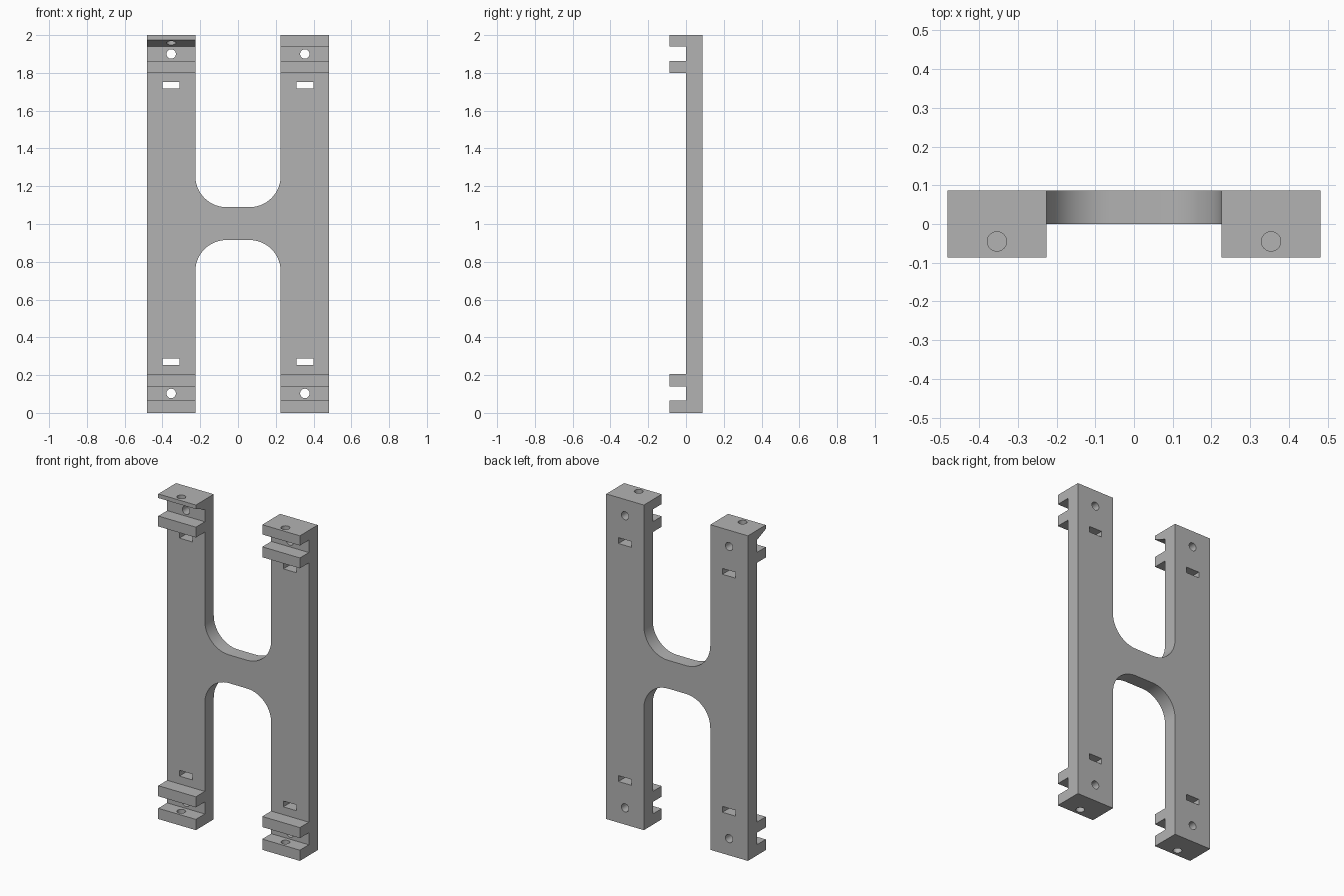
import bpy, bmesh, math
from mathutils import Matrix

cube = bpy.data.objects.get("Cube")
if cube:
    bpy.data.objects.remove(cube, do_unlink=True)

IN_X, OUT_X, MID_X = 0.226, 0.482, 0.354   # leg inner, outer and centre
BACK, FRONT = 0.087, -0.087                # plate spans y 0 to BACK

grey = bpy.data.materials.new("plain_grey")
grey.use_nodes = True
colour = (0.45, 0.45, 0.45, 1)
grey.diffuse_color = colour
grey.node_tree.nodes["Principled BSDF"].inputs["Base Color"].default_value = colour


def to_object(bm, name):
    bmesh.ops.recalc_face_normals(bm, faces=bm.faces)
    mesh = bpy.data.meshes.new(name)
    bm.to_mesh(mesh)
    bm.free()
    obj = bpy.data.objects.new(name, mesh)
    mesh.materials.append(grey)
    bpy.context.collection.objects.link(obj)
    return obj


def prism(name, points, depth):
    """Extrude a closed outline of 3D points along a vector."""
    bm = bmesh.new()
    face = bm.faces.new([bm.verts.new(p) for p in points])
    ext = bmesh.ops.extrude_face_region(bm, geom=[face])
    verts = [g for g in ext["geom"] if isinstance(g, bmesh.types.BMVert)]
    bmesh.ops.translate(bm, verts=verts, vec=depth)
    return to_object(bm, name)


def add_hole(bm, centre, depth, axis):
    rot = Matrix.Rotation(math.pi / 2, 4, "X") if axis == "Y" else Matrix()
    bmesh.ops.create_cone(bm, cap_ends=True, segments=32, radius1=0.025,
                          radius2=0.025, depth=depth,
                          matrix=Matrix.Translation(centre) @ rot)


def smooth(obj):
    bpy.ops.object.select_all(action="DESELECT")
    obj.select_set(True)
    bpy.context.view_layer.objects.active = obj
    bpy.ops.object.shade_smooth_by_angle(angle=math.radians(30))


def build_leg(name, side, tip_z):
    # Side profile with two prongs at each end
    profile = [(BACK, 0), (FRONT, 0), (FRONT, 0.066), (0, 0.066), (0, 0.14),
               (FRONT, 0.14), (FRONT, 0.205), (0, 0.205), (0, 1.8),
               (FRONT, 1.8), (FRONT, 1.864), (0, 1.864), (0, 1.94),
               (FRONT, tip_z), (FRONT, 2), (BACK, 2)]
    leg = prism(name, [(side * IN_X, y, z) for y, z in profile],
                (side * (OUT_X - IN_X), 0, 0))

    # Cutters: screw holes, end holes and strap slots
    bm = bmesh.new()
    x = side * MID_X
    for hole_z, end_z, slot_z in ((0.103, 0, 0.271), (1.9, 2, 1.735)):
        add_hole(bm, (x, 0.06, hole_z), 0.2, "Y")
        add_hole(bm, (x, -0.045, end_z), 0.15, "Z")
        size = Matrix.Diagonal((0.09, 0.2, 0.036, 1))
        bmesh.ops.create_cube(bm, size=1, matrix=Matrix.Translation((x, 0.06, slot_z)) @ size)
    cutter = to_object(bm, name + "_cutter")
    cutter.hide_render = True

    mod = leg.modifiers.new("holes", "BOOLEAN")
    mod.operation = "DIFFERENCE"
    mod.solver = "EXACT"
    mod.object = cutter
    bpy.context.view_layer.objects.active = leg
    bpy.ops.object.modifier_apply(modifier=mod.name)
    bpy.data.objects.remove(cutter, do_unlink=True)
    smooth(leg)


build_leg("left_leg", 1, 1.94)
build_leg("right_leg", -1, 1.975)   # this leg's top prong tapers to its tip

# Bridge with rounded corners flowing into the legs
R, HALF, STEPS = 0.165, 0.087, 14
corner = []
for i in range(STEPS + 1):
    a = math.pi / 2 * i / STEPS
    corner.append((IN_X - R + R * math.cos(a), HALF + R - R * math.sin(a)))
upper = corner + [(-x, z) for x, z in reversed(corner)]
outline = upper + [(x, -z) for x, z in reversed(upper)]
bridge = prism("bridge", [(x, 0, 1.002 + z) for x, z in outline], (0, BACK, 0))
smooth(bridge)
